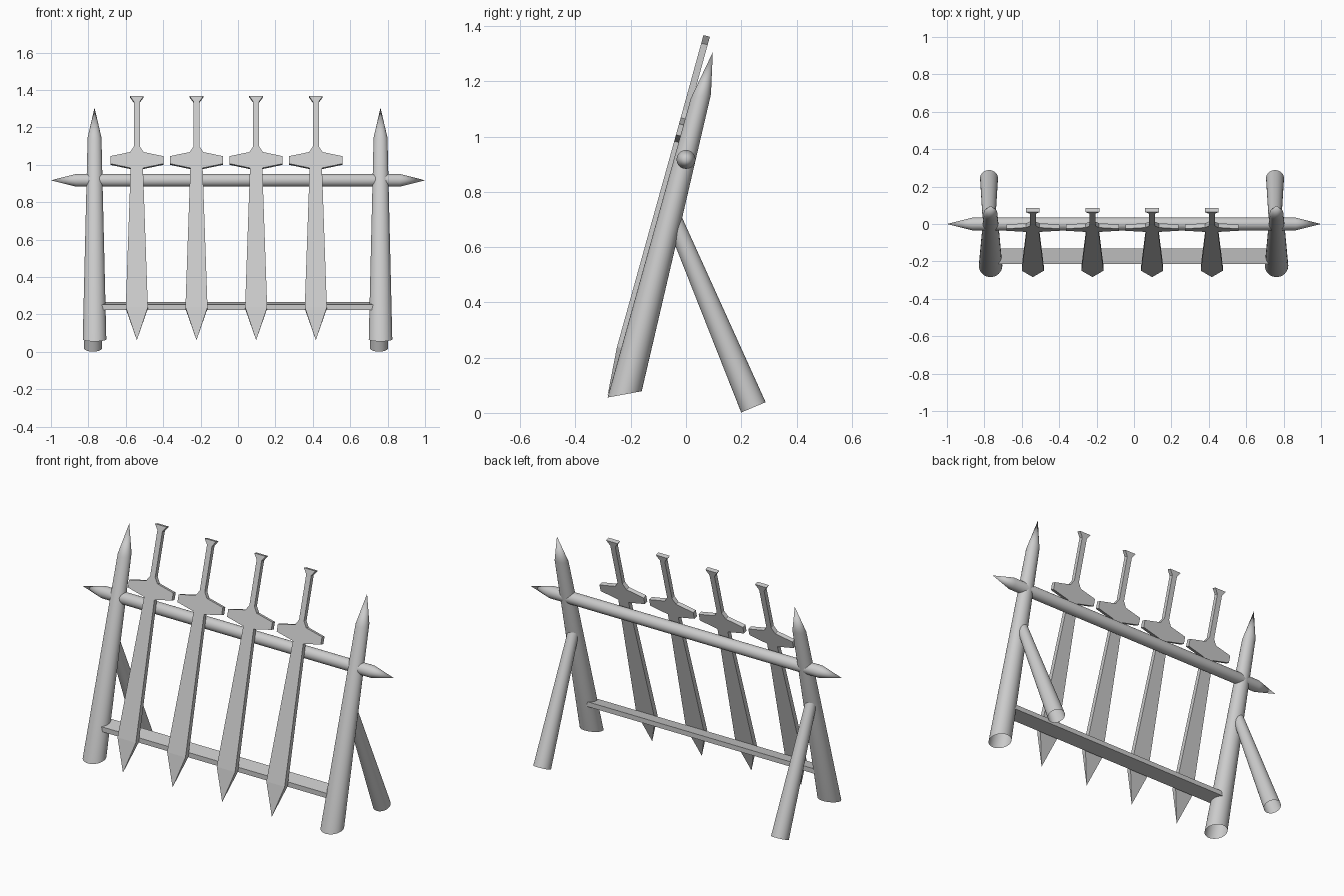
import bpy, bmesh, math
from mathutils import Vector

if "Cube" in bpy.data.objects:
    bpy.data.objects.remove(bpy.data.objects["Cube"])

mat = bpy.data.materials.new("plain grey")
mat.diffuse_color = (0.6, 0.6, 0.6, 1)
mat.use_nodes = True
mat.node_tree.nodes["Principled BSDF"].inputs["Base Color"].default_value = mat.diffuse_color


def finish(name, bm):
    bmesh.ops.recalc_face_normals(bm, faces=bm.faces[:])
    me = bpy.data.meshes.new(name)
    bm.to_mesh(me)
    bm.free()
    me.materials.append(mat)
    ob = bpy.data.objects.new(name, me)
    bpy.context.collection.objects.link(ob)
    return ob


def loft(bm, rings, cap_start=False, cap_end=False, smooth=False):
    loops = [[bm.verts.new(p) for p in r] for r in rings]
    n = len(loops[0])
    for a, b in zip(loops, loops[1:]):
        for i in range(n):
            j = (i + 1) % n
            bm.faces.new((a[i], a[j], b[j], b[i])).smooth = smooth
    if cap_start:
        bm.faces.new(loops[0])
    if cap_end:
        bm.faces.new(loops[-1])
    bmesh.ops.remove_doubles(bm, verts=bm.verts[:], dist=1e-5)


def pole(name, stations, u, v, cap_end=False, sides=32):
    """Round tapered pole; stations are (centre, radius), u and v span each ring."""
    u, v = Vector(u), Vector(v)
    rings = []
    for c, r in stations:
        rings.append([Vector(c) + r * (math.cos(t) * u + math.sin(t) * v)
                      for t in (2 * math.pi * k / sides for k in range(sides))])
    bm = bmesh.new()
    loft(bm, rings, cap_end=cap_end, smooth=True)
    return finish(name, bm)


# leaning sharpened posts and their back legs
for side, x in (("left", -0.767), ("right", 0.762)):
    pole(side + "_post",
         [((x, -0.222, 0.067), 0.063), ((x, 0.054, 1.146), 0.037),
          ((x, 0.097, 1.305), 0.0)],
         (1, 0, 0), (0, 0.98, 0.18))
    pole(side + "_back_leg",
         [((x - 0.008, 0.244, 0.020), 0.048), ((x - 0.008, -0.044, 0.70), 0.030)],
         (1, 0, 0), (0, 0.921, 0.39), cap_end=True)

# horizontal beam, pointed at both ends
pole("top_beam",
     [((-1, 0, 0.917), 0), ((-0.865, 0, 0.917), 0.034),
      ((0.865, 0, 0.917), 0.034), ((1, 0, 0.917), 0)],
     (0, 1, 0), (0, 0, 1))

# lower crossbar, tipped slightly forward
section = [(-0.215, 0.225), (-0.215, 0.253), (-0.13, 0.267), (-0.13, 0.239)]
bm = bmesh.new()
loft(bm, [[(x, y, z) for y, z in section] for x in (-0.735, 0.735)], True, True)
finish("lower_crossbar", bm)

# swords: (height, half width, half thickness) from tip to pommel
outline = [(0.062, 0.0, 0.0), (0.235, 0.059, 0.014), (0.98, 0.033, 0.012),
           (1.003, 0.142, 0.012), (1.043, 0.142, 0.012), (1.065, 0.036, 0.012),
           (1.095, 0.016, 0.012), (1.335, 0.016, 0.012), (1.364, 0.037, 0.012)]
LEAN = 0.2756
normal = Vector((0, -1, LEAN)).normalized()
for k in range(4):
    cx = -0.541 + 0.319 * k
    rings = []
    for z, w, t in outline:
        c = Vector((cx, -0.284 + LEAN * (z - 0.062), z))
        rings.append([c + Vector((sx * w, 0, 0)) + normal * (st * t)
                      for sx, st in ((-1, 1), (1, 1), (1, -1), (-1, -1))])
    bm = bmesh.new()
    # the tip ring collapses to one point
    loft(bm, rings, cap_end=True)
    finish("sword_%d" % (k + 1), bm)
